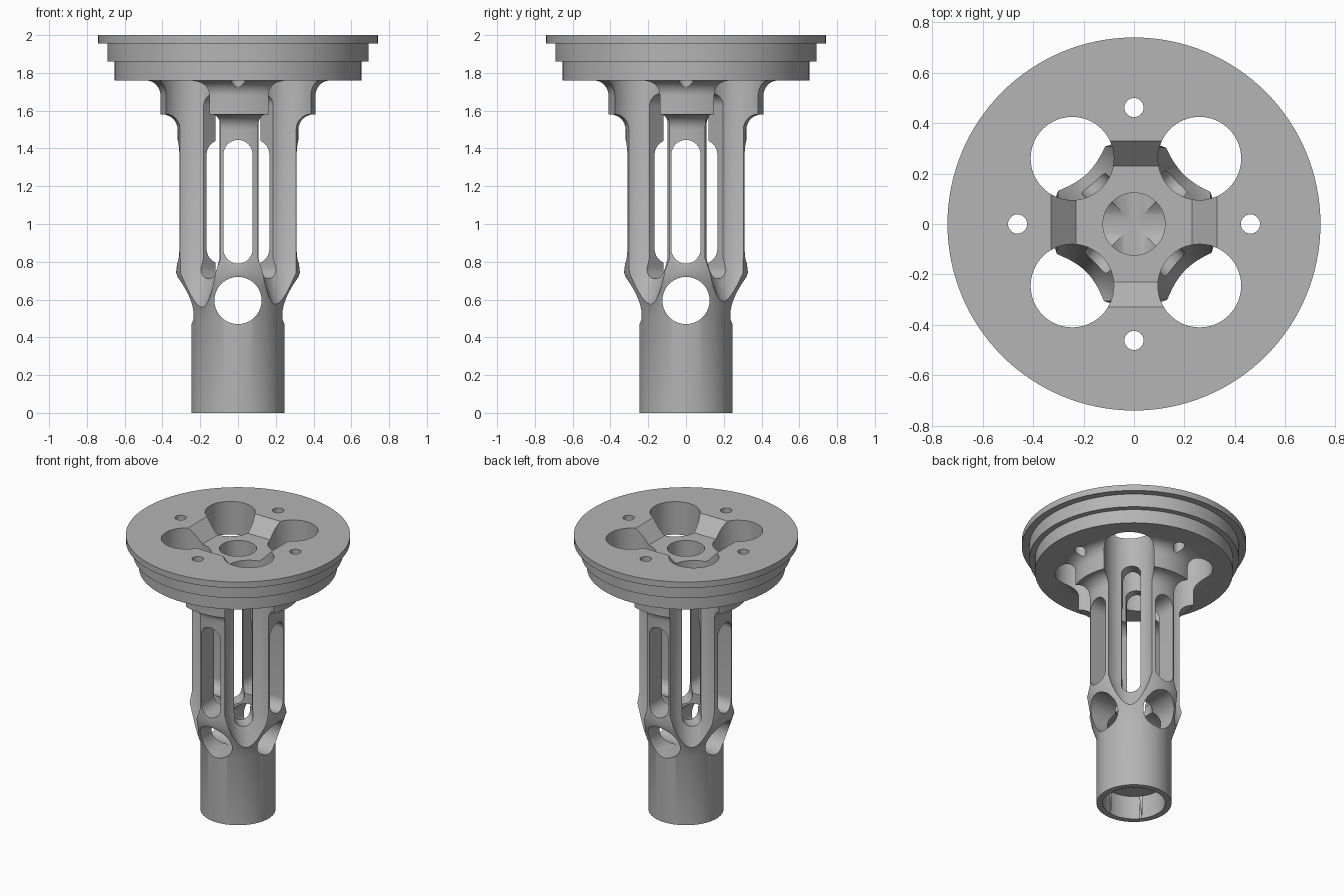
import bpy, bmesh
from math import pi, sin, cos
from mathutils import Matrix, Vector

cube = bpy.data.objects.get("Cube")
if cube:
    bpy.data.objects.remove(cube, do_unlink=True)

grey = bpy.data.materials.new("machined_grey")
grey.use_nodes = True
color = (0.46, 0.46, 0.46, 1)
grey.diffuse_color = color
grey.node_tree.nodes["Principled BSDF"].inputs["Base Color"].default_value = color


def finish(name, bm, matrix=Matrix()):
    bmesh.ops.transform(bm, matrix=matrix, verts=bm.verts)
    bmesh.ops.recalc_face_normals(bm, faces=bm.faces)
    mesh = bpy.data.meshes.new(name)
    bm.to_mesh(mesh)
    bm.free()
    mesh.materials.append(grey)
    obj = bpy.data.objects.new(name, mesh)
    bpy.context.collection.objects.link(obj)
    return obj


def lathe(name, profile, steps=64, matrix=Matrix()):
    """Revolve (radius, z) points about the z axis."""
    bm = bmesh.new()
    verts = [bm.verts.new((r, 0, z)) for r, z in profile]
    edges = [bm.edges.new(pair) for pair in zip(verts, verts[1:])]
    bmesh.ops.spin(bm, geom=verts + edges, axis=(0, 0, 1), cent=(0, 0, 0),
                   angle=2 * pi, steps=steps, use_duplicate=False)
    bmesh.ops.remove_doubles(bm, verts=bm.verts, dist=1e-5)
    return finish(name, bm, matrix)


def rod(name, radius, low, high, matrix=Matrix(), steps=64):
    return lathe(name, [(0, low), (radius, low), (radius, high), (0, high)], steps, matrix)


def slot(name, half, low, high, reach, angle):
    """Round-ended upright slot running through the axis."""
    bm = bmesh.new()
    n = 20
    outline = []
    for start, z in ((0, high - half), (pi, low + half)):
        for i in range(n + 1):
            a = start + pi * i / n
            outline.append(bm.verts.new((-reach, half * cos(a), z + half * sin(a))))
    face = bm.faces.new(outline)
    new = bmesh.ops.extrude_face_region(bm, geom=[face])["geom"]
    bmesh.ops.translate(bm, vec=Vector((2 * reach, 0, 0)),
                        verts=[v for v in new if isinstance(v, bmesh.types.BMVert)])
    return finish(name, bm, Matrix.Rotation(angle, 4, "Z"))


def fillet(cx, cz, radius, start, end, n=8):
    angles = [start + (end - start) * i / n for i in range(n + 1)]
    return [(cx + radius * cos(a), cz + radius * sin(a)) for a in angles]


# Turned body: tube, taper, cage, collar and stepped flange
profile = [(0, 0), (0.247, 0), (0.247, 0.495), (0.328, 0.743), (0.32, 0.81)]
profile += fillet(0.40, 1.50, 0.08, pi, pi / 2)
profile += [(0.41, 1.58)]
profile += fillet(0.49, 1.68, 0.08, pi, pi / 2)
profile += [(0.653, 1.76), (0.653, 1.86), (0.692, 1.86), (0.692, 1.956),
            (0.74, 1.956), (0.74, 2), (0, 2)]
body = lathe("flanged_cage", profile, 128)

cutters = []

# Square pocket with sloping sides
bm = bmesh.new()
bmesh.ops.create_cube(bm, size=2)
for v in bm.verts:
    side, z = (0.35, 2.02) if v.co.z > 0 else (0.23, 1.9)
    v.co = (v.co.x * side, v.co.y * side, z)
cutters.append(finish("pocket_cutter", bm))

# Large tapered bores, slightly offset from the axis
for sx in (-1, 1):
    for sy in (-1, 1):
        place = Matrix.Translation((sx * 0.2525 + 0.0075, sy * 0.2525 + 0.0075, 0))
        cutters.append(lathe("large_bore_cutter",
                             [(0, 0.325), (0.165, 0.82), (0.165, 2.1), (0, 2.1)], 64, place))

# Central bore and tube socket
cutters.append(rod("central_bore_cutter", 0.1235, 0.595, 2.1, Matrix.Rotation(0.02, 4, "Z")))
cutters.append(rod("socket_cutter", 0.206, -0.1, 0.17))

# Cross holes and slots, side by side with the diagonal slots
for i in range(2):
    turn = Matrix.Rotation(i * pi / 2, 4, "Z")
    place = Matrix.Translation((0, 0, 0.595)) @ turn @ Matrix.Rotation(pi / 2, 4, "Y")
    cutters.append(rod("cross_hole_cutter", 0.125, -0.5, 0.5, place))
    cutters.append(slot("column_slot_cutter", 0.077, 0.79, 1.445, 0.5, i * pi / 2))
    cutters.append(slot("diagonal_slot_cutter", 0.063, 0.71, 1.69, 0.38, pi / 4 + i * pi / 2))

# Bolt holes
for i in range(4):
    a = i * pi / 2
    place = Matrix.Translation((0.462 * cos(a), 0.462 * sin(a), 0))
    cutters.append(rod("bolt_hole_cutter", 0.038, 1.6, 2.1, place, 32))

# Cut the body
bpy.ops.object.select_all(action="DESELECT")
bpy.context.view_layer.objects.active = body
body.select_set(True)
for cutter in cutters:
    mod = body.modifiers.new("cut", "BOOLEAN")
    mod.operation = "DIFFERENCE"
    mod.solver = "EXACT"
    mod.object = cutter
    bpy.ops.object.modifier_apply(modifier=mod.name)
    bpy.data.objects.remove(cutter, do_unlink=True)

bpy.ops.object.shade_smooth_by_angle(angle=pi / 7)
